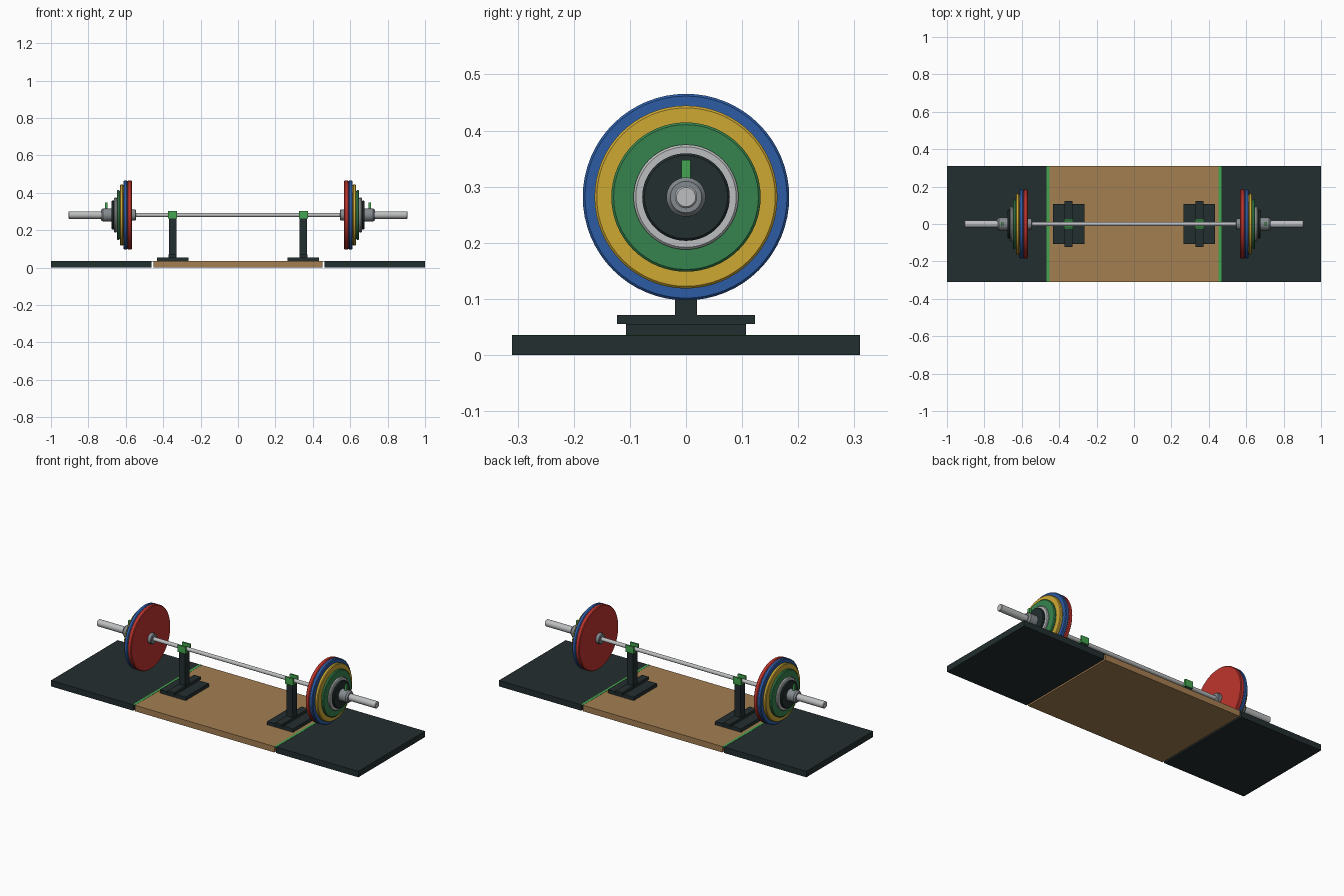
import bpy, bmesh, math

if "Cube" in bpy.data.objects:
    bpy.data.objects.remove(bpy.data.objects["Cube"])

BAR_Z = 0.2815


def mat(name, rgb):
    """Flat material from 0-255 screen colour."""
    m = bpy.data.materials.new(name)
    lin = [((c / 255 + 0.055) / 1.055) ** 2.4 if c > 10 else c / 255 / 12.92 for c in rgb]
    m.diffuse_color = (*lin, 1)
    m.use_nodes = True
    m.node_tree.nodes["Principled BSDF"].inputs["Base Color"].default_value = m.diffuse_color
    return m


RUBBER = mat("dark rubber", (35, 46, 47))
WOOD = mat("wood", (164, 126, 81))
ACCENT = mat("bright green", (67, 165, 80))
STEEL = mat("bright steel", (188, 190, 191))
COLLAR = mat("grey steel", (132, 138, 142))
RED = mat("red", (190, 52, 45))
BLUE = mat("blue", (44, 92, 165))
YELLOW = mat("yellow", (206, 168, 52))
GREEN = mat("plate green", (54, 132, 78))


def finish(name, bm, material):
    bmesh.ops.recalc_face_normals(bm, faces=bm.faces)
    me = bpy.data.meshes.new(name)
    bm.to_mesh(me)
    bm.free()
    me.materials.append(material)
    ob = bpy.data.objects.new(name, me)
    bpy.context.collection.objects.link(ob)
    return ob


def box(name, x, y, z, material, bevel=0.0):
    """Box from (min, max) ranges."""
    bm = bmesh.new()
    bmesh.ops.create_cube(bm, size=1)
    for v in bm.verts:
        for i, (a, b) in enumerate((x, y, z)):
            v.co[i] = (a + b) / 2 + v.co[i] * (b - a)
    if bevel:
        bmesh.ops.bevel(bm, geom=bm.edges[:], offset=bevel, segments=1, affect='EDGES')
    return finish(name, bm, material)


def lathe(name, profile, material, side=1, n=64):
    """Spin (x, radius) points around the bar axis, capping both ends."""
    bm = bmesh.new()
    rings = []
    for x, r in profile:
        rings.append([bm.verts.new((side * x, r * math.cos(2 * math.pi * i / n),
                                    BAR_Z + r * math.sin(2 * math.pi * i / n))) for i in range(n)])
    for a, b in zip(rings, rings[1:]):
        for i in range(n):
            bm.faces.new((a[i], a[(i + 1) % n], b[(i + 1) % n], b[i]))
    bm.faces.new(rings[0])
    bm.faces.new(rings[-1])
    ob = finish(name, bm, material)
    bpy.ops.object.select_all(action='DESELECT')
    bpy.context.view_layer.objects.active = ob
    ob.select_set(True)
    bpy.ops.object.shade_smooth_by_angle(angle=math.radians(30))
    return ob


def disc(name, x0, x1, r, material, side, bevel=0.005):
    return lathe(name, [(x0, r - bevel), (x0 + bevel, r), (x1 - bevel, r), (x1, r - bevel)],
                 material, side)


# Lifting platform centre and bar shaft
box("platform_wood", (-0.453, 0.453), (-0.31, 0.31), (0, 0.035), WOOD)
lathe("bar_shaft", [(-0.56, 0.011), (0.56, 0.011)], STEEL, n=32)

# Weight plates: name, inner x, outer x, radius, colour
PLATES = [
    ("red_plate", 0.567, 0.591, 0.184, RED),
    ("blue_plate", 0.591, 0.613, 0.184, BLUE),
    ("yellow_plate", 0.613, 0.632, 0.163, YELLOW),
    ("green_plate", 0.632, 0.648, 0.133, GREEN),
    ("grey_plate", 0.648, 0.662, 0.0935, STEEL),
    ("black_plate", 0.662, 0.677, 0.078, RUBBER),
]

for s, tag in ((-1, "left"), (1, "right")):
    def xr(a, b):
        return tuple(sorted((s * a, s * b)))

    # Rubber landing pad and painted seam stripe
    box(f"rubber_pad_{tag}", xr(0.463, 1.0), (-0.31, 0.31), (0, 0.035), RUBBER)
    box(f"seam_stripe_{tag}", xr(0.453, 0.467), (-0.31, 0.31), (0.033, 0.036), ACCENT)

    # Bar sleeve and its inner shoulder
    lathe(f"sleeve_{tag}", [(0.55, 0.02), (0.904, 0.02), (0.907, 0.017)], STEEL, s, 40)
    lathe(f"shoulder_{tag}", [(0.545, 0.026), (0.549, 0.03), (0.567, 0.03)], COLLAR, s, 40)

    # Plates
    for name, x0, x1, r, m in PLATES:
        disc(f"{name}_{tag}", x0, x1, r, m, s, 0.004)

    # Locking collar with lever
    lathe(f"collar_{tag}", [(0.677, 0.035), (0.723, 0.035), (0.727, 0.031), (0.732, 0.028)],
          COLLAR, s, 40)
    box(f"collar_lever_{tag}", xr(0.697, 0.711), (-0.008, 0.008), (0.312, 0.348), ACCENT)

    # Stand: base plate, foot rail, post
    box(f"stand_base_{tag}", xr(0.265, 0.433), (-0.107, 0.107), (0.035, 0.055), RUBBER)
    box(f"stand_rail_{tag}", xr(0.328, 0.372), (-0.123, 0.123), (0.055, 0.071), RUBBER)
    box(f"stand_post_{tag}", xr(0.33, 0.37), (-0.02, 0.02), (0.071, 0.265), RUBBER)

    # U-shaped cradle holding the bar
    box(f"cradle_floor_{tag}", xr(0.325, 0.375), (-0.026, 0.026), (0.262, 0.271), ACCENT)
    for y, end in ((-0.021, "front"), (0.021, "back")):
        box(f"cradle_lip_{end}_{tag}", xr(0.325, 0.375), (y - 0.005, y + 0.005),
            (0.271, 0.303), ACCENT)
